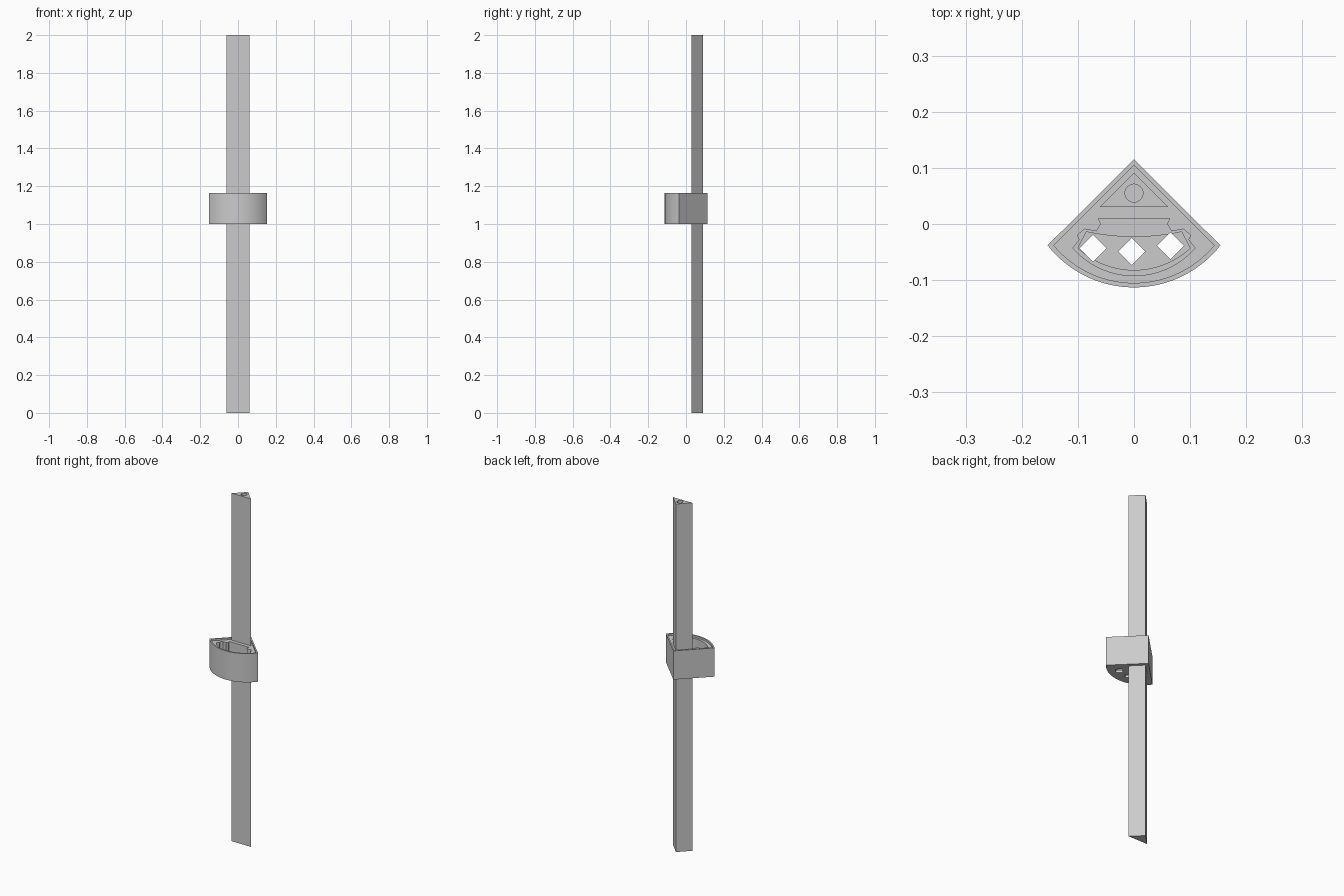
import bpy, bmesh, math

cube = bpy.data.objects.get("Cube")
if cube:
    bpy.data.objects.remove(cube, do_unlink=True)

grey = bpy.data.materials.new("plain grey")
grey.use_nodes = True
GREY = (0.6, 0.6, 0.6, 1)
grey.diffuse_color = GREY
grey.node_tree.nodes["Principled BSDF"].inputs["Base Color"].default_value = GREY


def prism(name, outline, z0, z1):
    """Upright solid extruded from a flat outline."""
    bm = bmesh.new()
    face = bm.faces.new([bm.verts.new((x, y, z0)) for x, y in outline])
    top = bmesh.ops.extrude_face_region(bm, geom=[face])["geom"]
    verts = [v for v in top if isinstance(v, bmesh.types.BMVert)]
    bmesh.ops.translate(bm, verts=verts, vec=(0, 0, z1 - z0))
    bmesh.ops.recalc_face_normals(bm, faces=bm.faces)
    mesh = bpy.data.meshes.new(name)
    bm.to_mesh(mesh)
    bm.free()
    mesh.materials.append(grey)
    obj = bpy.data.objects.new(name, mesh)
    bpy.context.collection.objects.link(obj)
    return obj


def arc(half, y_end, y_mid, steps=32):
    """Arc from -half to +half, passing through y_mid at the centre."""
    sag = y_end - y_mid
    r = (half * half + sag * sag) / (2 * abs(sag))
    sign = math.copysign(1, sag)
    a = math.asin(half / r)
    angles = [a * (2 * i / steps - 1) for i in range(steps + 1)]
    return [(r * math.sin(t), y_mid + sign * r * (1 - math.cos(t))) for t in angles]


def circle(x, y, r, n, turn=0):
    return [(x + r * math.cos(math.tau * i / n + turn),
             y + r * math.sin(math.tau * i / n + turn)) for i in range(n)]


def carve(obj, outline, z0, z1):
    cutter = prism("cutter", outline, z0, z1)
    cutter.hide_render = True
    mod = obj.modifiers.new("carve", "BOOLEAN")
    mod.operation, mod.solver, mod.object = "DIFFERENCE", "EXACT", cutter
    bpy.context.view_layer.objects.active = obj
    bpy.ops.object.modifier_apply(modifier=mod.name)
    bpy.data.objects.remove(cutter, do_unlink=True)


def smooth(obj):
    bpy.ops.object.select_all(action="DESELECT")
    obj.select_set(True)
    bpy.context.view_layer.objects.active = obj
    bpy.ops.object.shade_smooth_by_angle(angle=math.radians(30))


# Triangular corner pole with a blind bore in its top
pole = prism("corner_pole", [(-0.061, 0.03), (0.061, 0.03), (0, 0.091)], 0, 2)
carve(pole, circle(0, 0.055, 0.016, 32), 1.96, 2.1)
smooth(pole)

# Quarter-round caddy
BOTTOM, TOP = 1.0, 1.165
caddy = prism("caddy", arc(0.154, -0.038, -0.113) + [(0, 0.115)], BOTTOM, TOP)

# Shallow recess leaving a thin rim
LEDGE = TOP - 0.01
carve(caddy, arc(0.143, -0.038, -0.105) + [(0, 0.105)], LEDGE, TOP + 0.1)

# Notched pocket
side = [(0.097, -0.028), (0.101, -0.02), (0.088, -0.009),
        (0.067, -0.013), (0.059, 0), (0.064, 0.01)]
mirrored = [(-x, y) for x, y in reversed(side)]
carve(caddy, arc(0.109, -0.043, -0.092) + side + mirrored, 1.08, TOP + 0.1)

# Deeper lens-shaped well with drain holes
back = list(reversed(arc(0.085, -0.014, -0.023, 16)))
carve(caddy, arc(0.1, -0.043, -0.082) + back, BOTTOM + 0.015, TOP + 0.1)
for x, y in ((-0.073, -0.043), (-0.004, -0.049), (0.065, -0.039)):
    carve(caddy, circle(x, y, 0.024, 4), BOTTOM - 0.1, TOP + 0.1)
smooth(caddy)
